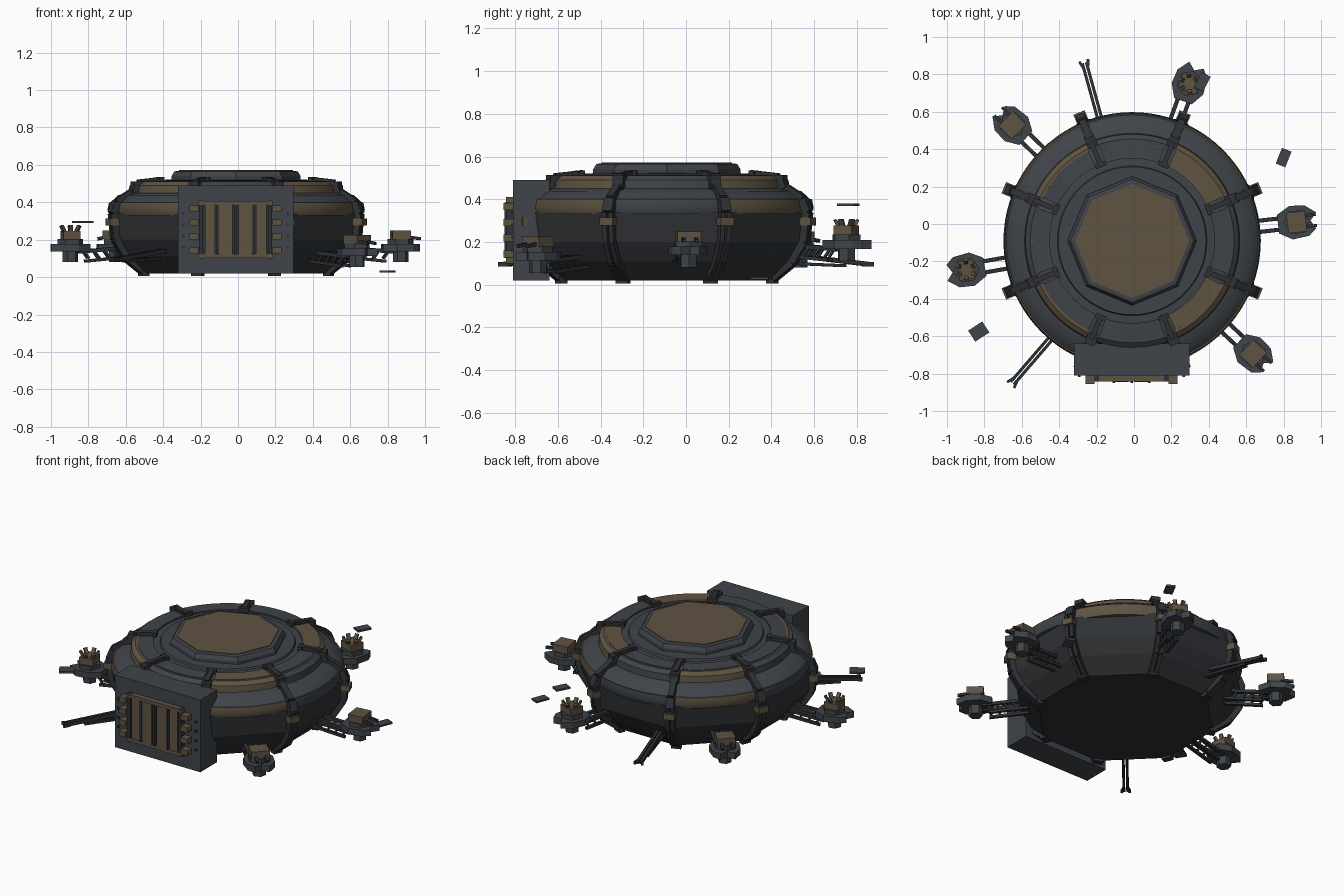
import bpy, bmesh
from math import sin, cos, radians, pi
from mathutils import Vector, Matrix

if "Cube" in bpy.data.objects:
    bpy.data.objects.remove(bpy.data.objects["Cube"])

CX, CY = -0.01, -0.09          # axis of the round hull


def material(name, rgb):
    m = bpy.data.materials.new(name)
    m.diffuse_color = (*rgb, 1)
    m.use_nodes = True
    m.node_tree.nodes["Principled BSDF"].inputs["Base Color"].default_value = m.diffuse_color
    return m


GREY = material("grey_plate", (0.05, 0.058, 0.067))
DARK = material("dark_metal", (0.028, 0.031, 0.035))
BROWN = material("brown_plate", (0.115, 0.088, 0.055))


def finish(bm, name, mat, smooth=False):
    bmesh.ops.recalc_face_normals(bm, faces=bm.faces)
    me = bpy.data.meshes.new(name)
    bm.to_mesh(me)
    bm.free()
    me.materials.append(mat)
    ob = bpy.data.objects.new(name, me)
    bpy.context.collection.objects.link(ob)
    if smooth:
        bpy.ops.object.select_all(action='DESELECT')
        ob.select_set(True)
        bpy.context.view_layer.objects.active = ob
        bpy.ops.object.shade_smooth_by_angle(angle=radians(35))
    return ob


def add_box(bm, c, size, mat=Matrix()):
    m = mat @ Matrix.Translation(c) @ Matrix.Diagonal((*size, 1))
    bmesh.ops.create_cube(bm, size=1, matrix=m)


def add_bar(bm, p, q, w, h, mat=Matrix()):
    p, q = Vector(p), Vector(q)
    d = (q - p).normalized()
    side = Vector((0, 0, 1)).cross(d)
    side = side.normalized() if side.length > 1e-4 else Vector((0, 1, 0))
    up = d.cross(side)
    r = Matrix((d, side, up)).transposed().to_4x4()
    m = mat @ Matrix.Translation((p + q) / 2) @ r @ Matrix.Diagonal(((q - p).length, w, h, 1))
    bmesh.ops.create_cube(bm, size=1, matrix=m)


def add_prism(bm, pts, z0, z1, mat=Matrix()):
    lo = [bm.verts.new(mat @ Vector((x, y, z0))) for x, y in pts]
    hi = [bm.verts.new(mat @ Vector((x, y, z1))) for x, y in pts]
    bm.faces.new(lo)
    bm.faces.new(hi)
    for i in range(len(pts)):
        j = (i + 1) % len(pts)
        bm.faces.new((lo[i], lo[j], hi[j], hi[i]))


def radial(deg, z=0):
    return Matrix.Translation((CX, CY, z)) @ Matrix.Rotation(radians(deg), 4, 'Z')


def lathe(name, prof, n, offset, mat, smooth=False):
    # stacked rings closed with a flat cap at each end
    bm = bmesh.new()
    rings = [[bm.verts.new((CX + r * cos(offset + 2 * pi * i / n),
                            CY + r * sin(offset + 2 * pi * i / n), z)) for i in range(n)]
             for r, z in prof]
    for a, b in zip(rings, rings[1:]):
        for i in range(n):
            j = (i + 1) % n
            bm.faces.new((a[i], a[j], b[j], b[i]))
    bm.faces.new(rings[0])
    bm.faces.new(rings[-1])
    return finish(bm, name, mat, smooth)


def sector(name, mid, half, prof, mat, n=10):
    # closed curved armour panel: profile swept through an arc
    bm = bmesh.new()
    rows = []
    for i in range(n + 1):
        a = radians(mid - half + 2 * half * i / n)
        rows.append([bm.verts.new((CX + r * cos(a), CY + r * sin(a), z)) for r, z in prof])
    k = len(prof)
    for a, b in zip(rows, rows[1:]):
        for i in range(k):
            bm.faces.new((a[i], a[(i + 1) % k], b[(i + 1) % k], b[i]))
    bm.faces.new(rows[0])
    bm.faces.new(rows[-1])
    return finish(bm, name, mat, True)


# Hull: octagonal lower bowl, round upper core, octagonal roof hatch
OCT = pi / 8
lathe("lower_hull", [(.54, .02), (.635, .11), (.69, .20), (.705, .34)], 8, OCT, DARK)
lathe("upper_core", [(.66, .33), (.665, .39), (.62, .435), (.555, .45), (.55, .49), (.52, .505),
                     (.40, .508), (.395, .52), (.34, .522)], 64, 0, GREY, True)
lathe("roof_hatch_rim", [(.345, .51), (.345, .54), (.33, .565), (.31, .568)], 8, 0, GREY)
lathe("roof_hatch_plate", [(.305, .55), (.305, .572)], 8, 0, BROWN)

# Armour panels between the ribs
for k in range(8):
    a = 45 * k
    diag = k % 2
    sector(f"band_panel_{k}", a, 21.5, [(.64, .33), (.675, .33), (.688, .36), (.68, .40), (.64, .40)],
           BROWN if diag else GREY)
    sector(f"shoulder_panel_{k}", a, 20.5, [(.60, .40), (.672, .40), (.63, .438), (.57, .452), (.55, .43)], GREY)
    sector(f"crown_side_panel_{k}", a, 20, [(.53, .45), (.575, .45), (.57, .49), (.545, .51), (.53, .51)],
           BROWN if diag else GREY)
    sector(f"crown_top_panel_{k}", a, 19, [(.44, .49), (.53, .49), (.53, .513), (.44, .517)],
           BROWN if k in (1, 7) else GREY)

# Ribs at the hull corners
ribs, clasps = bmesh.new(), bmesh.new()
for k in range(8):
    m = radial(22.5 + 45 * k)
    path = [(.53, .022), (.64, .105), (.70, .20), (.715, .34)]
    for p, q in zip(path, path[1:]):
        for s in (-.016, .016):
            add_bar(ribs, (p[0], s, p[1]), (q[0], s, q[1]), .022, .035, m)
    add_bar(ribs, (.535, -.03, .025), (.535, .03, .025), .04, .04, m)
    add_bar(ribs, (.715, 0, .34), (.69, 0, .40), .05, .04, m)
    add_bar(ribs, (.69, 0, .40), (.59, 0, .46), .036, .04, m)
    add_bar(ribs, (.60, 0, .45), (.57, 0, .505), .05, .03, m)
    add_box(ribs, (.57, 0, .50), (.06, .055, .025), m)
    add_bar(ribs, (.57, 0, .51), (.43, 0, .525), .028, .022, m)
    add_box(ribs, (.44, 0, .522), (.025, .06, .025), m)
    add_box(clasps, (.715, 0, .295), (.055, .065, .038), m)
finish(ribs, "ribs", DARK)
finish(clasps, "rib_clasps", BROWN)

# Gatehouse and its barred door
bm = bmesh.new()
add_box(bm, (-.012, -.725, .255), (.615, .17, .47))
finish(bm, "gatehouse", GREY)
bm, dk = bmesh.new(), bmesh.new()
GX = -.013
add_box(dk, (GX, -.815, .255), (.38, .02, .29))
for s in (-1, 1):
    add_box(dk, (GX + s * .185, -.825, .255), (.022, .035, .31))
    add_box(bm, (GX, -.825, .255 + s * .142), (.40, .035, .022))
    add_box(bm, (GX + s * .137, -.825, .255), (.055, .03, .262))
    for z in (.143, .218, .292, .366):
        add_box(bm, (GX + s * .222, -.832, z), (.048, .045, .033))
    for z in (.16, .22, .28, .34):
        add_box(dk, (GX + s * .28, -.812, z), (.014, .012, .014))
for x in (-.053, .053):
    add_box(bm, (GX + x, -.827, .255), (.072, .035, .262))
for x in (-.095, 0, .095):
    add_box(dk, (GX + x, -.832, .255), (.014, .035, .26))
finish(bm, "door_panels", BROWN)
finish(dk, "door_frame", DARK)


def add_arm(bm, m, r0, r1, half, braces=4):
    # two rails with a sloping lower truss
    for s in (-half, half):
        add_bar(bm, (r0, s, .155), (r1, s, .135), .022, .02, m)
        add_bar(bm, (r0 - .06, s, .11), (r1 - .04, s, .085), .018, .016, m)
        for i in range(braces):
            x = r0 + (r1 - r0) * i / braces
            add_bar(bm, (x, s, .10), (x + .035, s, .15), .012, .012, m)


# Turrets: angle, radius, height offset, wrecked
for i, (ang, rad, dz, wreck) in enumerate([(6.5, .885, 0, 0), (70, .895, .03, 1), (136, .89, 0, 0),
                                           (190, .90, .0, 1), (-43, .885, -.025, 0)]):
    m = radial(ang, dz)
    t = m @ Matrix.Translation((rad, 0, 0))
    bm = bmesh.new()
    add_arm(bm, m, .63, rad - .04, .03)
    finish(bm, f"turret_arm_{i}", DARK)
    bm = bmesh.new()
    add_prism(bm, [(-.10, -.05), (-.03, -.09), (.06, -.08), (.10, -.045), (.075, 0),
                   (.11, .04), (.05, .085), (-.03, .09), (-.10, .05)], .138, .178, t)
    hexa = [(.07 * cos(pi * j / 3), .07 * sin(pi * j / 3)) for j in range(6)]
    add_prism(bm, hexa, .175, .205, t)
    add_prism(bm, [(.6 * x, .6 * y) for x, y in hexa], .08, .14, t)
    finish(bm, f"turret_platform_{i}", GREY)
    bm, gun = bmesh.new(), bmesh.new()
    if wreck:
        add_box(bm, (0, 0, .222), (.09, .10, .05), t)
        for j in range(6):
            a = pi * j / 3 + .4
            add_bar(bm, (.03 * cos(a), .03 * sin(a), .23), (.055 * cos(a), .055 * sin(a), .275), .022, .014, t)
    else:
        add_box(bm, (0, 0, .226), (.10, .11, .048), t)
        for s in (-.03, .03):
            add_bar(gun, (.04, s, .215), (.105, s, .205), .016, .016, t)
    finish(bm, f"turret_head_{i}", BROWN)
    if wreck:
        gun.free()
    else:
        finish(gun, f"turret_guns_{i}", DARK)

# Broken arms that have lost their turrets
for i, (x0, y0, x1, y1) in enumerate([(-.16, .48, -.265, .86), (-.40, -.56, -.65, -.85)]):
    bm = bmesh.new()
    d = Vector((x1 - x0, y1 - y0, 0)).normalized()
    n = Vector((-d.y, d.x, 0))
    p, q = Vector((x0, y0, .14)), Vector((x1, y1, .095))
    for s in (-.011, .011):
        add_bar(bm, p + n * s, q + n * s, .016, .022)
        add_bar(bm, p + n * s + Vector((0, 0, -.04)), p.lerp(q, .7) + n * s + Vector((0, 0, -.02)), .014, .014)
        add_bar(bm, q - d * .03 + n * s, q + d * .015 + n * s * 2.2, .014, .02)
    finish(bm, f"broken_arm_{i}", DARK)

# Loose floating plates
for i, (x, y, z, ang) in enumerate([(.80, .355, .03, -22), (-.83, -.575, .295, 33), (.365, .76, .375, -28)]):
    bm = bmesh.new()
    m = Matrix.Translation((x, y, z)) @ Matrix.Rotation(radians(ang), 4, 'Z')
    add_box(bm, (0, 0, 0), (.09, .07, .012) if i == 1 else (.055, .09, .012), m)
    finish(bm, f"loose_plate_{i}", GREY)
